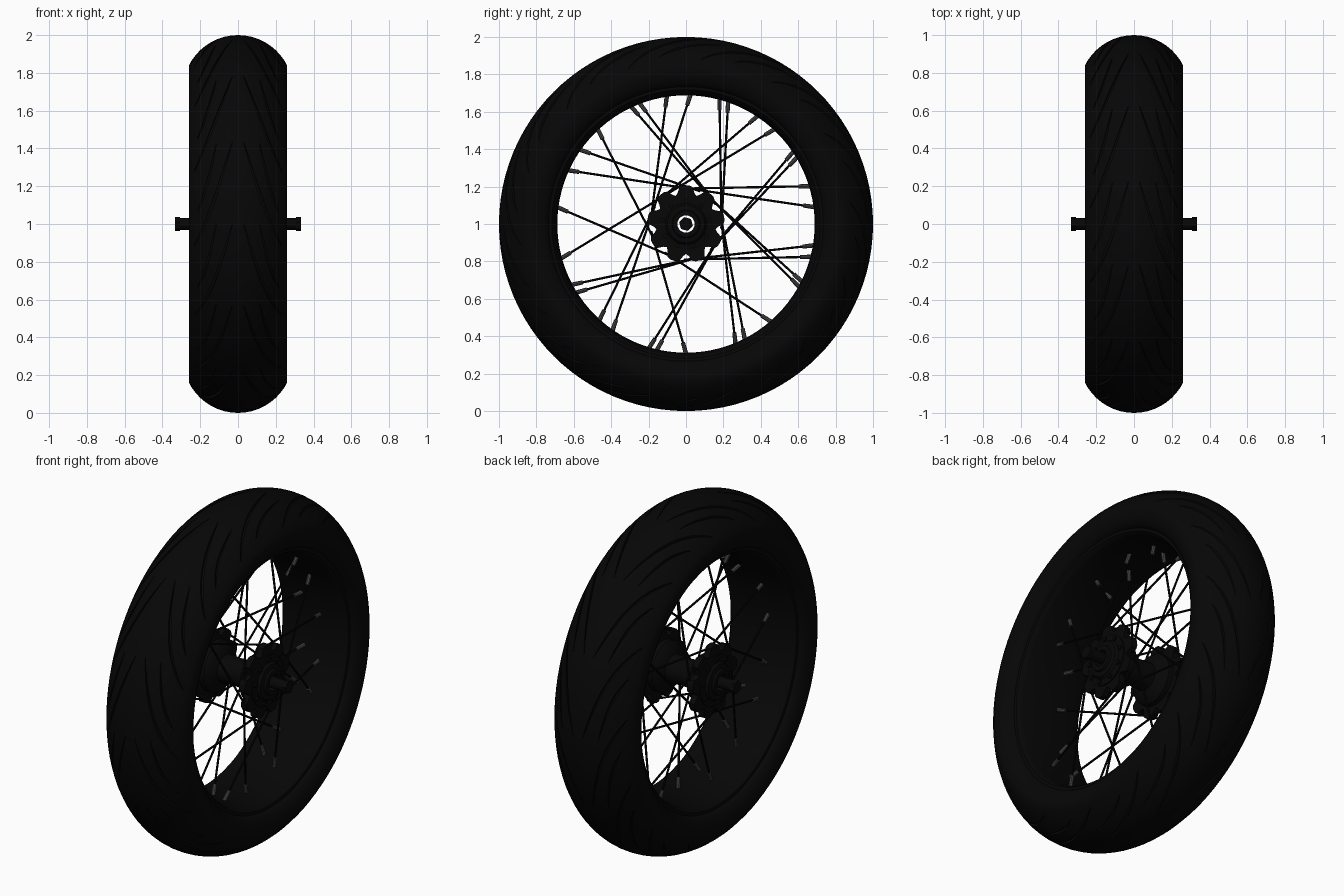
import bpy, bmesh, math
from mathutils import Vector

if "Cube" in bpy.data.objects:
    bpy.data.objects.remove(bpy.data.objects["Cube"])

C = Vector((0, 0, 1))


def material(name, v):
    m = bpy.data.materials.new(name)
    m.diffuse_color = (v, v, v, 1)
    m.use_nodes = True
    m.node_tree.nodes["Principled BSDF"].inputs["Base Color"].default_value = m.diffuse_color
    return m


RUBBER = material("rubber", 0.002)
BLACK = material("black_metal", 0.002)
GREY = material("nipple_grey", 0.06)


def finish(name, bm, mat, angle=35):
    bmesh.ops.recalc_face_normals(bm, faces=bm.faces)
    me = bpy.data.meshes.new(name)
    bm.to_mesh(me)
    bm.free()
    ob = bpy.data.objects.new(name, me)
    bpy.context.collection.objects.link(ob)
    me.materials.append(mat)
    smooth(ob, angle)
    return ob


def smooth(ob, angle):
    bpy.ops.object.select_all(action='DESELECT')
    ob.select_set(True)
    bpy.context.view_layer.objects.active = ob
    bpy.ops.object.shade_smooth_by_angle(angle=math.radians(angle))


def polar(x, r, a):
    return C + Vector((x, r * math.cos(a), r * math.sin(a)))


def bridge(bm, loops, wrap):
    n = len(loops[0])
    for i in range(len(loops) if wrap else len(loops) - 1):
        p, q = loops[i], loops[(i + 1) % len(loops)]
        for j in range(n):
            k = (j + 1) % n
            bm.faces.new((p[j], p[k], q[k], q[j]))


def revolve(bm, profile, segs):
    # closed (x, radius) profile turned about the axle
    loops = [[bm.verts.new(polar(x, r, 2 * math.pi * i / segs)) for x, r in profile]
             for i in range(segs)]
    bridge(bm, loops, True)


def rod(bm, a, b, ra, rb, segs=8):
    d = (b - a).normalized()
    u = d.orthogonal().normalized()
    v = d.cross(u)
    loops = []
    for p, r in ((a, ra), (b, rb)):
        loops.append([bm.verts.new(p + r * (u * math.cos(t) + v * math.sin(t)))
                      for t in (2 * math.pi * i / segs for i in range(segs))])
    bridge(bm, loops, False)
    bm.faces.new(loops[0])
    bm.faces.new(loops[1])


def both_sides(half):
    # half profile from x=0 outward, mirrored into a full strip
    return [(-x, r) for x, r in reversed(half) if x > 0] + half


# tyre: round crown, sharp shoulder, sidewall drawn in to the bead
R = 0.291


def crown(x):
    return 1 - R + math.sqrt(max(R * R - x * x, 0))


tread = [(x, crown(x)) for x in (0, .035, .07, .105, .14, .17, .2, .225, .245, .26)]
wall = [(.26, .815), (.252, .78), (.236, .75), (.218, .735), (.2, .73)]
bm = bmesh.new()
revolve(bm, both_sides(tread + wall), 96)
tyre = finish("tyre", bm, RUBBER)

# tread grooves: long and short chevron cuts
bm = bmesh.new()


def groove(side, a0, x0, x1, span, width, n=8):
    loops = []
    for i in range(n + 1):
        t = i / n
        x = x0 + (x1 - x0) * t
        w = width * (0.15 + math.sin(math.pi * t))
        a = a0 + span * t + 0.04 * math.sin(math.pi * t)
        loops.append([bm.verts.new(polar(side * xx, crown(xx) + h, a))
                      for xx, h in ((x - w, .03), (x + w, .03), (x + w, -.014), (x - w, -.014))])
    bridge(bm, loops, False)
    bm.faces.new(loops[0])
    bm.faces.new(loops[-1])


COUNT = 14
for i in range(COUNT):
    for side in (1, -1):
        a = 2 * math.pi * i / COUNT
        groove(side, a, .03, .232, .58, .006)
        groove(side, a, .115, .215, .38, .005)
cutter = finish("groove_cutter", bm, RUBBER)
cutter.hide_render = True
mod = tyre.modifiers.new("grooves", 'BOOLEAN')
mod.operation = 'DIFFERENCE'
mod.solver = 'EXACT'
mod.object = cutter
bpy.context.view_layer.objects.active = tyre
bpy.ops.object.modifier_apply(modifier=mod.name)
bpy.data.objects.remove(cutter)
smooth(tyre, 35)

# rim with raised lips
rim = [(0, .688), (.10, .69), (.15, .697), (.18, .702), (.197, .706), (.212, .718), (.214, .738), (.2, .745)]
bm = bmesh.new()
revolve(bm, both_sides(rim), 96)
finish("rim", bm, BLACK)

# hollow hub barrel with a drum at each side
hub = [(0, .075), (.08, .08), (.10, .13), (.12, .145), (.195, .145), (.2, .11),
       (.215, .10), (.22, .075), (.232, .07), (.232, .046)]
bm = bmesh.new()
revolve(bm, both_sides(hub), 40)
finish("hub", bm, BLACK)

# lobed spoke flanges
LOBES = 9
for side, label in ((1, "right"), (-1, "left")):
    bm = bmesh.new()
    steps = LOBES * 8
    shape = (.2, .207, .207, .207, .2, .172, .16, .172)
    loops = []
    for i in range(steps):
        a = 2 * math.pi * i / steps
        ro = shape[i % 8]
        loops.append([bm.verts.new(polar(side * x, r, a))
                      for x, r in ((.15, .13), (.15, ro), (.187, ro), (.187, .13))])
    bridge(bm, loops, True)
    finish(label + "_flange", bm, BLACK, 30)
    # flange bolts
    bm = bmesh.new()
    for i in range(LOBES):
        a = 2 * math.pi * (i + .25) / LOBES
        rod(bm, polar(side * .185, .125, a), polar(side * .208, .125, a), .013, .013, 6)
    finish(label + "_flange_bolts", bm, BLACK, 30)

# axle with an end nut at each side
bm = bmesh.new()
rod(bm, C - Vector((.31, 0, 0)), C + Vector((.31, 0, 0)), .031, .031, 24)
finish("axle", bm, BLACK)
for side, label in ((1, "right"), (-1, "left")):
    bm = bmesh.new()
    rod(bm, C + Vector((side * .306, 0, 0)), C + Vector((side * .333, 0, 0)), .038, .038, 6)
    finish(label + "_axle_nut", bm, BLACK, 30)

# crossed spokes: rim angles in degrees, leaning either way round the hub
lean_ccw = [172.6, 133, 98.5, 88, 56.5, 47, 17, 7.5, -26.4, -29, -63, -67.5, -103, -106.6, -148, -152]
lean_cw = [155.5, 145, 115, 111, 75, 71, 34, 31, -9.5, -14.7, -49, -90, -124.6, -132, -164.6]
spokes, nipples = bmesh.new(), bmesh.new()
for angles, turn in ((lean_ccw, 1), (lean_cw, -1)):
    for i, deg in enumerate(angles):
        s = 1 if i % 2 else -1
        a = math.radians(deg)
        outer = polar(s * .05, .692, a)
        inner = polar(s * .168, .19, a + turn * math.radians(78))
        d = (inner - outer).normalized()
        rod(spokes, outer, inner, .006, .006)
        rod(nipples, outer, outer + d * .06, .012, .011)
finish("spokes", spokes, BLACK)
finish("spoke_nipples", nipples, GREY)
